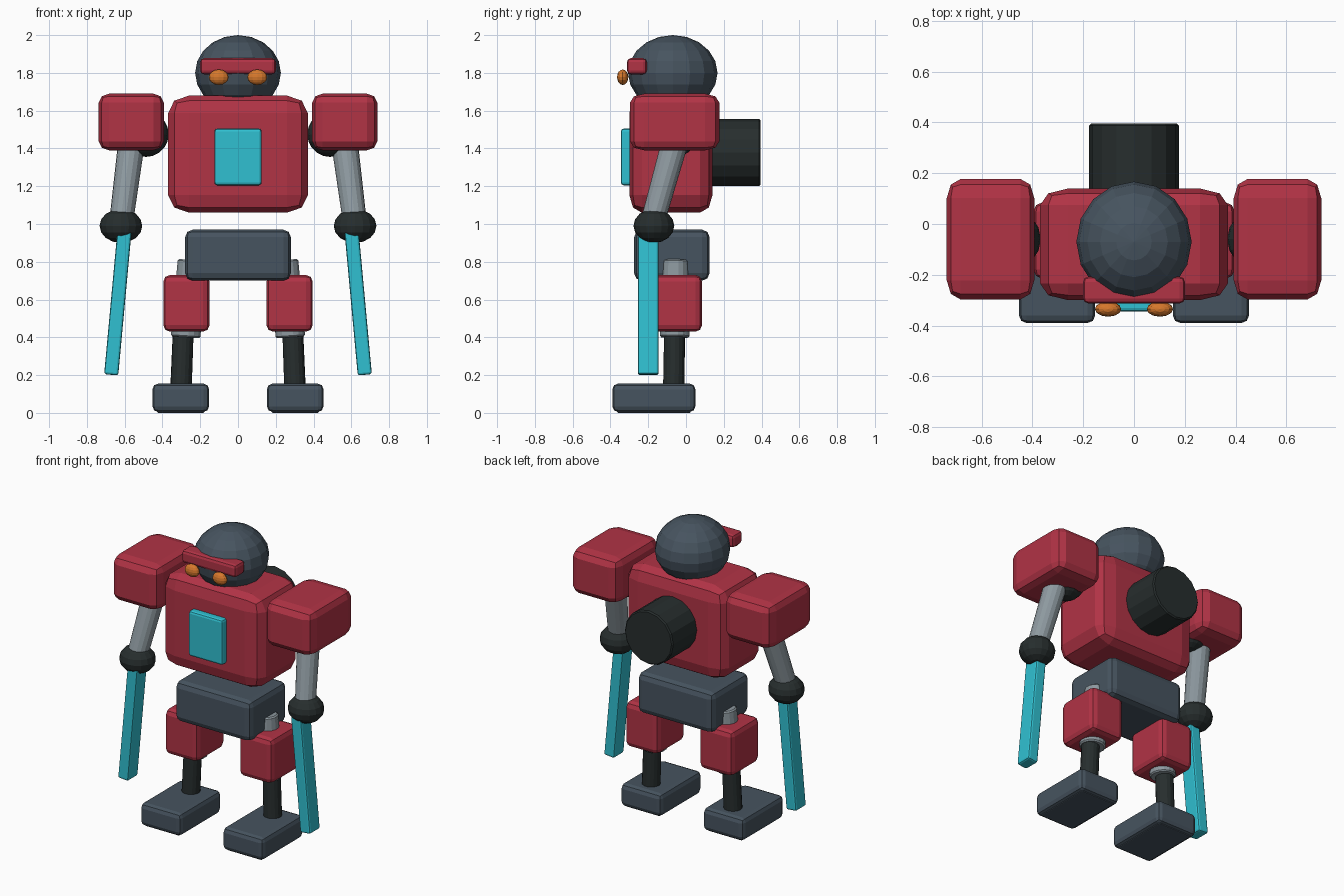
import bpy
import bmesh
from mathutils import Vector, Matrix

old = bpy.data.objects.get("Cube")
if old:
    bpy.data.objects.remove(old, do_unlink=True)


def material(name, r, g, b):
    mat = bpy.data.materials.new(name)
    mat.use_nodes = True
    mat.diffuse_color = (r, g, b, 1)
    mat.node_tree.nodes["Principled BSDF"].inputs["Base Color"].default_value = (r, g, b, 1)
    return mat


red = material("armour red", 0.44, 0.033, 0.06)
slate = material("slate blue", 0.062, 0.088, 0.115)
dark = material("dark joints", 0.02, 0.027, 0.027)
steel = material("steel grey", 0.27, 0.32, 0.35)
cyan = material("glowing cyan", 0.03, 0.53, 0.64)
orange = material("eye orange", 0.68, 0.19, 0.025)


def finish(name, bm, mat, matrix):
    mesh = bpy.data.meshes.new(name)
    bmesh.ops.recalc_face_normals(bm, faces=bm.faces)
    bm.to_mesh(mesh)
    bm.free()
    mesh.materials.append(mat)
    obj = bpy.data.objects.new(name, mesh)
    obj.matrix_world = matrix
    bpy.context.collection.objects.link(obj)
    return obj


def round_edges(bm, edges, width, segments=2):
    bmesh.ops.bevel(bm, geom=edges, offset=width, segments=segments,
                    profile=0.5, affect='EDGES')


def block(name, center, size, mat, bevel=0.03, proportional=False, tilt=0.0):
    """Rounded box; a proportional bevel stretches along with the box."""
    bm = bmesh.new()
    bmesh.ops.create_cube(bm, size=1)
    if proportional:
        round_edges(bm, bm.edges[:], bevel)
    bmesh.ops.scale(bm, vec=Vector(size), verts=bm.verts)
    if not proportional:
        round_edges(bm, bm.edges[:], bevel)
    return finish(name, bm, mat, Matrix.Translation(center) @ Matrix.Rotation(tilt, 4, 'Y'))


def ball(name, center, radii, mat, segments=16, rings=10):
    bm = bmesh.new()
    bmesh.ops.create_uvsphere(bm, u_segments=segments, v_segments=rings, radius=1)
    bmesh.ops.scale(bm, vec=Vector(radii), verts=bm.verts)
    return finish(name, bm, mat, Matrix.Translation(center))


def tube(name, start, end, r_start, r_end, mat, sides=16, bevel=0.008):
    start, end = Vector(start), Vector(end)
    axis = end - start
    bm = bmesh.new()
    bmesh.ops.create_cone(bm, cap_ends=True, segments=sides, radius1=r_start,
                          radius2=r_end, depth=axis.length)
    rims = [e for e in bm.edges if any(len(f.verts) > 4 for f in e.link_faces)]
    round_edges(bm, rims, bevel, 1)
    turn = axis.to_track_quat('Z', 'Y').to_matrix().to_4x4()
    return finish(name, bm, mat, Matrix.Translation((start + end) / 2) @ turn)


# Body
block("torso", (0, -0.08, 1.37), (0.74, 0.44, 0.62), red, 0.15, True)
block("chest_plate", (0, -0.315, 1.355), (0.25, 0.06, 0.30), cyan, 0.015)
block("pelvis", (0, -0.075, 0.835), (0.56, 0.40, 0.27), slate, 0.04)
tube("back_thruster", (0, 0.08, 1.378), (0, 0.395, 1.378), 0.178, 0.178, dark)

# Head
ball("head", (0, -0.07, 1.80), (0.227, 0.237, 0.2), slate)
block("brow_visor", (0, -0.26, 1.835), (0.40, 0.105, 0.085), red, 0.02)

# Paired parts: s = 1 is the left side, s = -1 the right
for side, s in (("left", 1), ("right", -1)):
    ball(side + "_eye", (s * 0.102, -0.335, 1.777), (0.052, 0.03, 0.041), orange, 12, 8)

    # Arm
    block(side + "_shoulder_pad", (s * 0.565, -0.06, 1.54), (0.345, 0.475, 0.30), red, 0.16, True)
    ball(side + "_shoulder_joint", (s * 0.487, -0.06, 1.475), (0.12, 0.12, 0.12), dark)
    tube(side + "_arm", (s * 0.555, -0.04, 1.50), (s * 0.62, -0.18, 1.0), 0.072, 0.063, steel)
    ball(side + "_hand", (s * 0.62, -0.17, 0.99), (0.113, 0.108, 0.09), dark, 16, 8)
    block(side + "_blade", (s * 0.635, -0.2, 0.595), (0.075, 0.11, 0.79), cyan, 0.012,
          tilt=-s * 0.092)

    # Leg
    tube(side + "_thigh", (s * 0.25, -0.055, 0.81), (s * 0.277, -0.06, 0.40), 0.07, 0.08, steel)
    block(side + "_thigh_guard", (s * 0.273, -0.065, 0.58), (0.245, 0.30, 0.30), red, 0.035)
    tube(side + "_shin", (s * 0.288, -0.06, 0.48), (s * 0.303, -0.065, 0.10), 0.055, 0.057, dark)
    block(side + "_foot", (s * 0.303, -0.17, 0.08), (0.30, 0.44, 0.15), slate, 0.03)
    # Thin sole that reaches the ground
    block(side + "_sole", (s * 0.303, -0.17, 0.01), (0.25, 0.39, 0.02), slate, 0.006)
